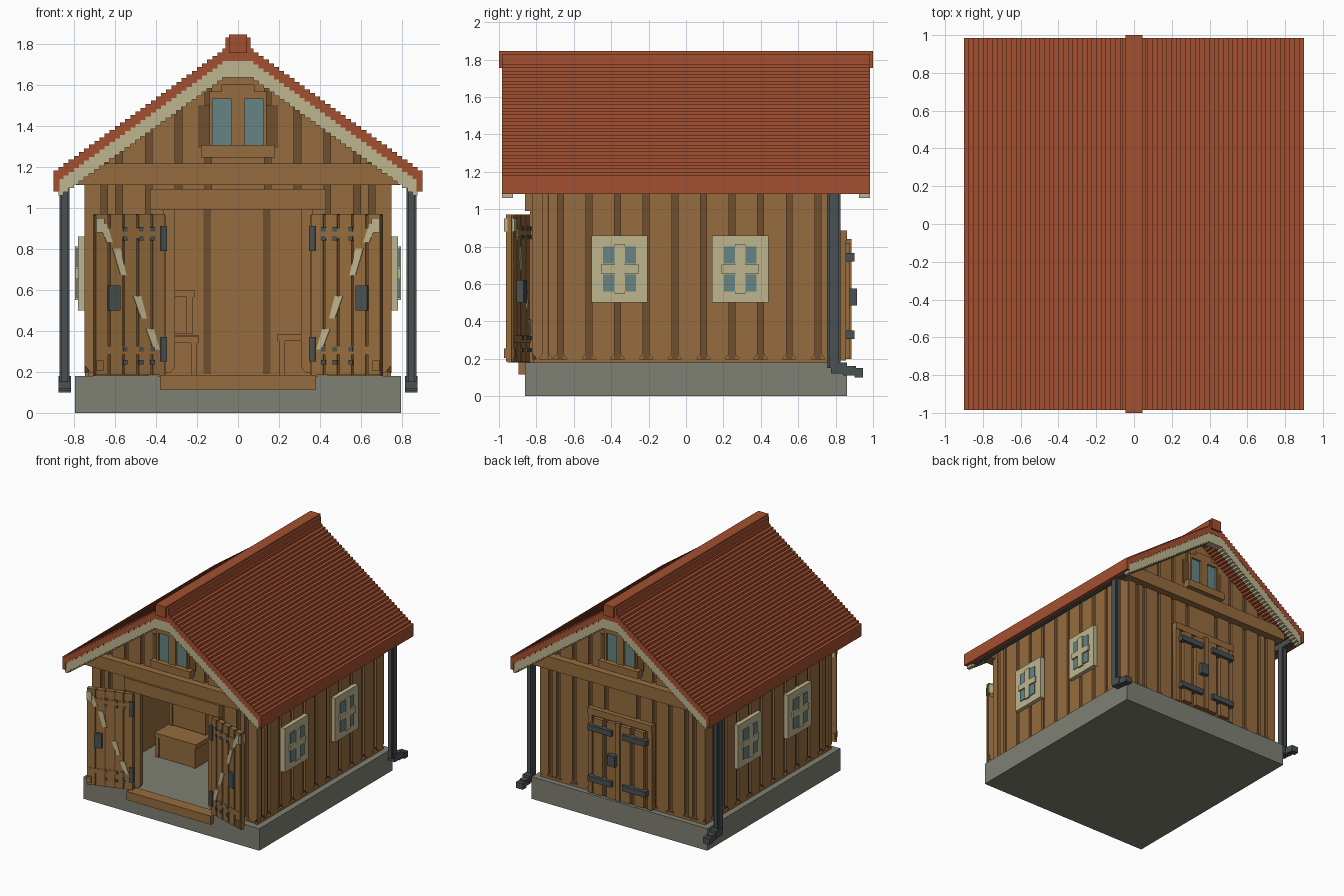
import bpy, bmesh, math
from mathutils import Matrix, Vector

if "Cube" in bpy.data.objects:
    bpy.data.objects.remove(bpy.data.objects["Cube"], do_unlink=True)


def material(name, rgb):
    lin = [((c / 255 + 0.055) / 1.055) ** 2.4 for c in rgb] + [1.0]
    m = bpy.data.materials.new(name)
    m.use_nodes = True
    m.diffuse_color = lin
    m.node_tree.nodes["Principled BSDF"].inputs["Base Color"].default_value = lin
    return m


WOOD = material("brown wood", (150, 108, 62))
DARK = material("dark wood", (110, 78, 46))
RED = material("roof tile red", (164, 80, 48))
CREAM = material("cream paint", (190, 181, 143))
GLASS = material("window glass", (102, 132, 132))
METAL = material("dark metal", (74, 80, 82))
STONE = material("grey stone", (127, 128, 115))

I = Matrix.Identity(4)
FLIP_X = Matrix.Scale(-1, 4, Vector((1, 0, 0)))
FLIP_Y = Matrix.Scale(-1, 4, Vector((0, 1, 0)))
SWAP = Matrix.Rotation(math.pi / 2, 4, 'Z')   # front-facing (-y) becomes +x-facing


def finish(name, mat, bm, mtx=I):
    bm.transform(mtx)
    bmesh.ops.recalc_face_normals(bm, faces=bm.faces)
    me = bpy.data.meshes.new(name)
    bm.to_mesh(me)
    bm.free()
    me.materials.append(mat)
    ob = bpy.data.objects.new(name, me)
    bpy.context.scene.collection.objects.link(ob)
    return ob


def boxes(name, mat, spans, mtx=I):
    """One object from boxes given as (x0, x1, y0, y1, z0, z1)."""
    bm = bmesh.new()
    for x0, x1, y0, y1, z0, z1 in spans:
        t = Matrix.Translation(((x0 + x1) / 2, (y0 + y1) / 2, (z0 + z1) / 2))
        bmesh.ops.create_cube(bm, size=1, matrix=t @ Matrix.Diagonal((x1 - x0, y1 - y0, z1 - z0, 1)))
    return finish(name, mat, bm, mtx)


def prisms(name, mat, outlines, y0, y1, mtx=I):
    """One object from x-z outlines extruded from y0 to y1."""
    bm = bmesh.new()
    for pts in outlines:
        f = bm.faces.new([bm.verts.new((x, y0, z)) for x, z in pts])
        ext = bmesh.ops.extrude_face_region(bm, geom=[f])
        verts = [v for v in ext["geom"] if isinstance(v, bmesh.types.BMVert)]
        bmesh.ops.translate(bm, verts=verts, vec=(0, y1 - y0, 0))
    return finish(name, mat, bm, mtx)


# Stepped roof band: staircase lines, one lowered from the other
N, DX, DZ = 34, 0.025, 0.018


def stairs(drop, n):
    half = [(0.05, 1.775 - drop)]
    for i in range(n):
        z = 1.775 - DZ * i - drop
        half += [(0.05 + DX * i, z), (0.05 + DX * (i + 1), z)]
    half = half[1:]
    return [(-x, z) for x, z in reversed(half)] + half


def band(top, bottom, n):
    return stairs(top, n) + stairs(bottom, n)[::-1]


prisms("roof", RED, [band(0, 0.06, N)], -0.985, 0.985)
boxes("ridge_cap", RED, [(-0.045, 0.045, -1, 1, 1.755, 1.845), (-0.06, 0.06, -0.985, 0.985, 1.75, 1.83)])
for s, m in (("left", I), ("right", FLIP_X)):
    boxes("eave_" + s, RED, [(0.87, 0.9, -0.985, 0.985, 1.08, 1.16)], m)
    boxes("gutter_" + s, METAL, [(0.82, 0.869, -0.925, 0.925, 1.085, 1.135)], m)
    boxes("downspout_" + s, METAL, [(0.82, 0.87, 0.765, 0.815, 0.15, 1.09),
                                    (0.83, 0.86, 0.755, 0.825, 0.15, 1.08),
                                    (0.815, 0.875, 0.775, 0.86, 0.12, 0.18),
                                    (0.82, 0.87, 0.84, 0.91, 0.11, 0.16),
                                    (0.815, 0.875, 0.90, 0.945, 0.10, 0.15)], m)
for s, m in (("front", I), ("back", FLIP_Y)):
    prisms("bargeboard_" + s, CREAM, [band(0.06, 0.14, N - 1)], -0.983, -0.925, m)

# Stone base and door step
boxes("base", STONE, [(-0.795, 0.795, -0.86, 0.86, 0, 0.18)])
boxes("door_step", WOOD, [(-0.38, 0.38, -0.895, -0.80, 0.115, 0.185)])


# Wall cores
def roof_z(x):
    return 1.69 - 0.67 * abs(x)


gable = [(0.73, 0.18), (0.73, 1.2), (0, 1.69), (-0.73, 1.2), (-0.73, 0.18)]
opening = [(-0.36, 0.18), (-0.36, 0.99), (0.36, 0.99), (0.36, 0.18)]
prisms("front_wall", WOOD, [gable + opening], -0.80, -0.74)
prisms("back_wall", WOOD, [gable], 0.74, 0.80)
for s, m in (("left", I), ("right", FLIP_X)):
    boxes("side_wall_" + s, WOOD, [(0.68, 0.729, -0.79, 0.79, 0.18, 1.2)], m)


# Upright boards with rounded feet, and dark strips in the gaps between them
def cladding(name, grooves, end, top, depth, mtx, doorway=False):
    planks, strips = [], []
    edges = [-end] + [g for g in grooves if abs(g) < end - 0.03] + [end]
    for a, b in zip(edges, edges[1:]):
        x0, x1 = a + (0.016 if a > -end else 0), b - (0.016 if b < end else 0)
        mid = (x0 + x1) / 2
        if doorway and abs(mid) < 0.36:
            feet = [(x1, 1.0), (x0, 1.0)]
        else:
            feet = [(x1, 0.225), (x1 - 0.025, 0.195), (x0 + 0.025, 0.195), (x0, 0.225)]
        crown = [(mid, top(mid))] if x0 < 0 < x1 else []
        planks.append(feet + [(x0, top(x0))] + crown + [(x1, top(x1))])
    for g in edges[1:-1]:
        z0 = 1.0 if doorway and abs(g) < 0.37 else 0.19
        strips.append([(g - 0.018, z0), (g + 0.018, z0), (g + 0.018, top(g)), (g - 0.018, top(g))])
    prisms(name + "_boards", WOOD, planks, -depth - 0.022, -depth + 0.01, mtx)
    prisms(name + "_gaps", DARK, strips, -depth - 0.005, -depth + 0.001, mtx)


end_grooves = [0.145 * k for k in (-4.5, -4, -3, -2, -1, 1, 2, 3, 4, 4.5)]
cladding("front", end_grooves, 0.742, roof_z, 0.80, I, True)
cladding("back", end_grooves, 0.742, roof_z, 0.80, FLIP_Y)
side_grooves = [-0.75] + [-0.06 + 0.153 * k for k in range(-4, 6)]
for s, m in (("left", I), ("right", FLIP_X)):
    cladding("side_" + s, side_grooves, 0.82, lambda y: 1.2, 0.725, m @ SWAP)
boxes("inner_back_gaps", DARK, [(x - 0.018, x + 0.018, 0.735, 0.741, 0.19, 1.1) for x in (-0.44, -0.15, 0.14, 0.43)])
boxes("skirting", WOOD, [(s * 0.737 - 0.008, s * 0.737 + 0.008, -0.815, 0.815, 0.18, 0.2) for s in (-1, 1)]
      + [(-0.745, 0.745, 0.8, 0.815, 0.18, 0.2)])

# Tie beams and gable windows on both ends
for s, m in (("front", I), ("back", FLIP_Y)):
    prisms("tie_beam_" + s, WOOD, [[(-0.79, 1.11), (0.79, 1.11), (0.79, 1.165), (0.70, 1.215),
                                    (-0.70, 1.215), (-0.79, 1.165)]], -0.88, -0.79, m)
    boxes("gable_backing_" + s, DARK, [(-0.195, 0.195, -0.829, -0.82, 1.29, 1.50)], m)
    boxes("gable_glass_" + s, GLASS, [(-0.13, 0.13, -0.834, -0.826, 1.30, 1.535)], m)
    boxes("gable_frame_" + s, WOOD, [(-0.032, 0.032, -0.85, -0.82, 1.30, 1.56),
                                     (-0.14, -0.125, -0.85, -0.82, 1.30, 1.54),
                                     (0.125, 0.14, -0.85, -0.82, 1.30, 1.54),
                                     (-0.14, 0.14, -0.85, -0.82, 1.53, 1.565),
                                     (-0.08, 0.08, -0.845, -0.82, 1.565, 1.60)], m)
    boxes("gable_sill_" + s, WOOD, [(-0.18, 0.18, -0.88, -0.82, 1.245, 1.305)], m)

# Side windows: cream panel, four panes, raised cross
for s, m in (("left", I), ("right", FLIP_X)):
    for k, c in (("front", -0.355), ("rear", 0.29)):
        t = m @ Matrix.Translation((0, c, 0))
        boxes(f"window_frame_{s}_{k}", CREAM, [(0.74, 0.78, -0.15, 0.15, 0.5, 0.86)], t)
        boxes(f"window_panes_{s}_{k}", GLASS,
              [(0.78, 0.787, y - 0.03, y + 0.03, z - 0.045, z + 0.045) for y in (-0.058, 0.058) for z in (0.605, 0.755)], t)
        boxes(f"window_cross_{s}_{k}", CREAM, [(0.775, 0.794, -0.028, 0.028, 0.55, 0.81),
                                               (0.775, 0.794, -0.1, 0.1, 0.655, 0.705)], t)

# Front doorway trim
boxes("lintel", WOOD, [(-0.43, 0.43, -0.86, -0.79, 0.99, 1.09)])
for s, m in (("left", I), ("right", FLIP_X)):
    boxes("door_post_" + s, WOOD, [(0.36, 0.43, -0.835, -0.74, 0.18, 1.02)], m)

    # Open front door leaf, swung outward about its hinge
    d = m @ Matrix.Translation((0.36, -0.82, 0)) @ Matrix.Rotation(math.radians(-18), 4, 'Z')
    boxes("front_door_" + s, WOOD, [(0, 0.365, -0.022, 0, 0.18, 0.965)]
          + [(0.073 * i + 0.006, 0.073 * i + 0.067, -0.033, 0.008, 0.185, 0.97) for i in range(5)], d)
    boxes("front_door_gaps_" + s, DARK, [(0.073 * i - 0.006, 0.073 * i + 0.006, -0.026, 0.004, 0.185, 0.96)
                                         for i in range(1, 5)], d)
    boxes("front_door_rails_" + s, WOOD, [(0.325, 0.36, -0.045, 0.012, 0.205, 0.255),
                                          (0.02, 0.35, -0.037, 0.012, 0.285, 0.325),
                                          (0.02, 0.35, -0.037, 0.012, 0.85, 0.90)], d)
    boxes("front_door_hinges_" + s, METAL, [(0.0, 0.03, -0.045, 0.01, z, z + 0.12) for z in (0.25, 0.79)], d)
    boxes("front_door_rivets_" + s, METAL, [(u, u + 0.022, -0.041, 0.016, z, z + 0.022)
                                            for z in (0.235, 0.30, 0.84, 0.885) for u in (0.06, 0.12, 0.2)], d)
    boxes("front_door_handle_" + s, METAL, [(0.24, 0.3, -0.052, 0.045, 0.5, 0.62)], d)
    boxes("front_door_latch_" + s, CREAM, [(0.32, 0.36, -0.045, 0.016, 0.88, 0.95)], d)
    # Broken diagonal brace in slanting patches
    prisms("front_door_brace_" + s, CREAM,
           [[(u, z), (u + 0.03, z), (u + 0.07, z + h), (u + 0.03, z + h)]
            for u, z, h in ((0.035, 0.31, 0.10), (0.10, 0.46, 0.11), (0.205, 0.67, 0.13), (0.275, 0.83, 0.09))],
           -0.039, 0.013, d)

# Closed back doors
boxes("back_door_frame", DARK, [(-0.29, 0.29, 0.81, 0.845, 0.19, 0.83)])
boxes("back_door_surround", WOOD, [(-0.29, 0.29, 0.81, 0.86, 0.83, 0.885),
                                   (-0.29, -0.25, 0.81, 0.855, 0.19, 0.83),
                                   (0.25, 0.29, 0.81, 0.855, 0.19, 0.83)])
boxes("back_door_boards", WOOD, [(s * c - 0.042, s * c + 0.042, 0.82, 0.875, 0.2, 0.82)
                                 for s in (-1, 1) for c in (0.063, 0.185)]
      + [(-0.02, 0.02, 0.82, 0.885, 0.2, 0.84)])
boxes("back_door_hinges", METAL, [(s * 0.155 - 0.105, s * 0.155 + 0.105, 0.85, 0.9, z, z + 0.045)
                                  for s in (-1, 1) for z in (0.305, 0.72)])
boxes("back_door_latch", METAL, [(0.005, 0.075, 0.85, 0.915, 0.485, 0.575)])


# Crates inside, with corner battens
def crate(name, x0, x1, y0, y1, z0, z1):
    e = 0.008
    parts = [(x0, x1, y0, y1, z0, z1 - 0.03), (x0 - e, x1 + e, y0 - e, y1 + e, z1 - 0.035, z1)]
    parts += [(x - 0.015, x + 0.015, y0 - e, y0 + 0.02, z0, z1 - 0.03) for x in (x0 + 0.015, x1 - 0.015)]
    boxes(name, WOOD, parts)


crate("crate_right", -0.56, -0.2, -0.26, 0.0, 0.18, 0.375)
crate("crate_upper", -0.55, -0.22, -0.1, 0.18, 0.385, 0.6)
crate("crate_right_rear", -0.56, -0.2, 0.02, 0.28, 0.18, 0.38)
crate("crate_left", 0.2, 0.56, -0.26, 0.0, 0.18, 0.385)
